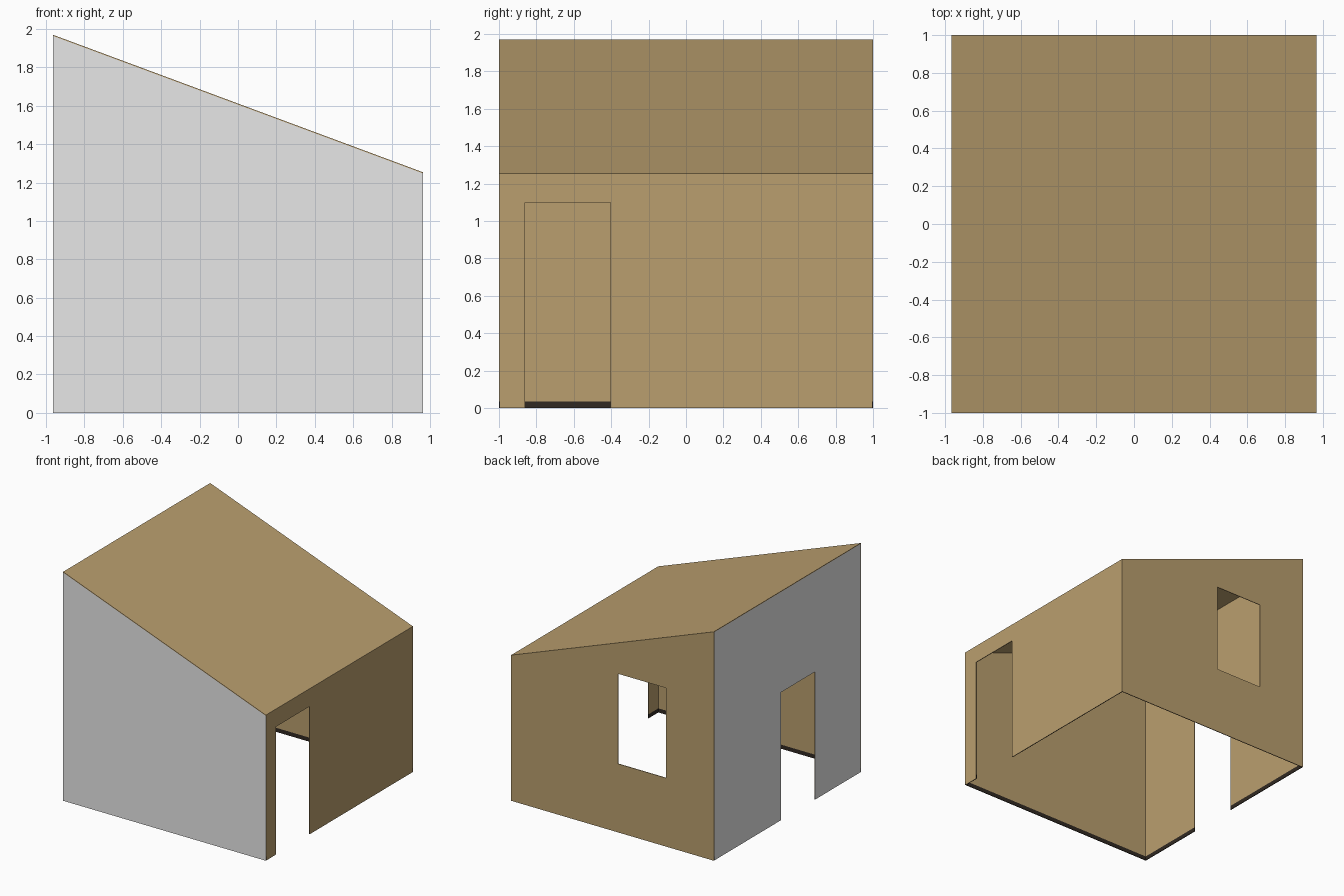
import bpy, bmesh
from mathutils import Vector

if "Cube" in bpy.data.objects:
    bpy.data.objects.remove(bpy.data.objects["Cube"])

W, L = 0.965, 1.0            # half width (x), half length (y)
HIGH, LOW = 1.97, 1.253      # eave heights at -x and +x
T = 0.006                    # sheet thickness
BASE = 0.035                 # dark band at the foot of the inner walls


def material(name, rgb):
    m = bpy.data.materials.new(name)
    m.diffuse_color = (*rgb, 1)
    m.use_nodes = True
    m.node_tree.nodes["Principled BSDF"].inputs["Base Color"].default_value = m.diffuse_color
    return m


BROWN = material("brown_plaster", (0.49, 0.345, 0.158))
GREY = material("grey_wall", (0.8, 0.8, 0.8))
DARK = material("dark_base", (0.03, 0.022, 0.016))


def roof_z(x):
    return HIGH + (LOW - HIGH) * (x + W) / (2 * W)


def panel(name, us, zs, place, outward, hole, outer_mat):
    """Thin wall from a grid of cells (last row follows the roof), one cell left open."""
    out = Vector(outward)
    bm = bmesh.new()
    rows = []
    for i in range(len(zs) + 1):
        row = []
        for u in us:
            x, y = place(u)
            top = roof_z(x) - T
            z = top if i == len(zs) else min(zs[i], top - 0.02)
            row.append(bm.verts.new((x, y, z)))
        rows.append(row)
    for i in range(len(rows) - 1):
        for j in range(len(us) - 1):
            if hole and j == hole[0] and i in hole[1]:
                continue
            bm.faces.new((rows[i][j], rows[i][j + 1], rows[i + 1][j + 1], rows[i + 1][j]))
    # thicken inward
    ext = bmesh.ops.extrude_face_region(bm, geom=bm.faces[:], use_keep_orig=True)
    verts = [g for g in ext["geom"] if isinstance(g, bmesh.types.BMVert)]
    bmesh.ops.translate(bm, verts=verts, vec=-out * T)
    loose = [v for v in bm.verts if not v.link_faces]
    bmesh.ops.delete(bm, geom=loose, context='VERTS')
    bmesh.ops.recalc_face_normals(bm, faces=bm.faces[:])
    # outside colour, dark foot band inside, plain brown elsewhere
    for f in bm.faces:
        if f.normal.dot(out) > 0.5:
            f.material_index = 0
        elif f.calc_center_median().z < BASE:
            f.material_index = 2
        else:
            f.material_index = 1
    finish(name, bm, (outer_mat, BROWN, DARK))


def finish(name, bm, mats):
    me = bpy.data.meshes.new(name)
    bm.to_mesh(me)
    bm.free()
    for m in mats:
        me.materials.append(m)
    bpy.context.collection.objects.link(bpy.data.objects.new(name, me))


# Front wall (plain) and back wall (window)
panel("front_wall", [-W, W], [0, BASE], lambda u: (u, -L), (0, -1, 0), None, GREY)
panel("back_wall", [-W, -0.51, -0.052, W], [0, BASE, 0.59, 1.365],
      lambda u: (u, L), (0, 1, 0), (1, (2,)), BROWN)

# Side walls with door openings
E = L - T
panel("left_wall", [-E, -0.375, 0.085, E], [0, BASE, 1.1],
      lambda u: (-W, u), (-1, 0, 0), (1, (0, 1)), GREY)
panel("right_wall", [-E, -0.86, -0.403, E], [0, BASE, 1.1],
      lambda u: (W, u), (1, 0, 0), (1, (0, 1)), BROWN)

# Sloping roof sheet
bm = bmesh.new()
bmesh.ops.create_cube(bm, size=2)
for v in bm.verts:
    top = v.co.z > 0
    v.co.x *= W
    v.co.z = roof_z(v.co.x) - (0 if top else T)
finish("roof", bm, (BROWN,))
